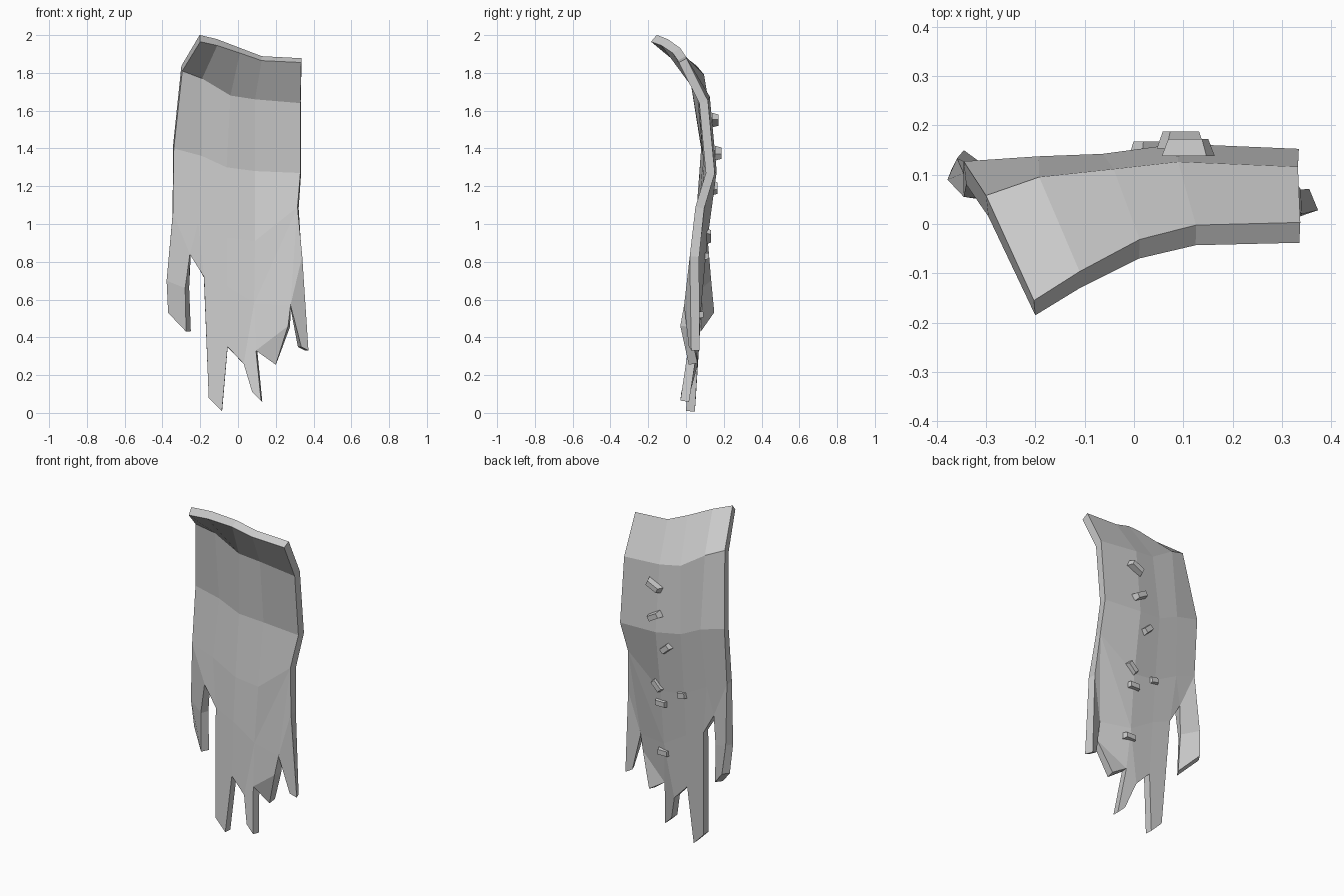
import bpy
import bmesh
import math
from mathutils import Matrix

default_cube = bpy.data.objects.get("Cube")
if default_cube:
    bpy.data.objects.remove(default_cube, do_unlink=True)

cloth_grey = bpy.data.materials.new("cloth_grey")
cloth_grey.use_nodes = True
cloth_grey.diffuse_color = (0.6, 0.6, 0.6, 1)
shader = next(n for n in cloth_grey.node_tree.nodes if n.type == "BSDF_PRINCIPLED")
shader.inputs["Base Color"].default_value = (0.6, 0.6, 0.6, 1)


def finish(bm, name):
    """Turn a bmesh into a flat shaded object."""
    mesh = bpy.data.meshes.new(name)
    bm.to_mesh(mesh)
    bm.free()
    mesh.materials.append(cloth_grey)
    obj = bpy.data.objects.new(name, mesh)
    bpy.context.scene.collection.objects.link(obj)
    return obj


# Folded upper cloth: rows run from the collar down to the waist
collar = [(-.20, -.185, 1.965), (-.11, -.13, 1.945), (.01, -.07, 1.905),
          (.125, -.043, 1.865), (.335, -.038, 1.855)]
shoulder = [(-.295, .015, 1.81), (-.19, .05, 1.77), (-.04, .065, 1.68),
            (.09, .08, 1.66), (.33, .07, 1.64)]
chest = [(-.34, .08, 1.4), (-.19, .09, 1.36), (-.06, .095, 1.3),
         (.09, .115, 1.28), (.33, .105, 1.27)]
waist = [(-.345, .055, 1.06), (-.21, .06, 1.01), (-.06, .06, .93),
         (.09, .065, .91), (.315, .05, 1.09)]
rows = [collar, shoulder, chest, waist]

# Corners shared between the torn strips of the hem
notch_r = (-.255, .045, .84)
knee_outer, knee_inner = (-.378, .09, .7), (-.28, .045, .66)
hip_r, hip_mid, hip_l = (-.18, .045, .72), (-.06, .04, .67), (.085, .035, .58)
notch_l, outer_l = (.278, -.01, .57), (.34, .02, .83)
slit_a, slit_b, slit_c = (-.055, .02, .35), (.03, .015, .26), (.095, .01, .33)
flap_corner = (.265, -.03, .46)

panels = []
for upper, lower in zip(rows, rows[1:]):
    for i in range(len(upper) - 1):
        panels.append([upper[i], lower[i], lower[i + 1], upper[i + 1]])

panels += [
    # right strip
    [waist[0], knee_outer, knee_inner, notch_r],
    [knee_outer, (-.37, .11, .53), (-.275, .04, .43), knee_inner],
    [waist[0], notch_r, waist[1]],
    [waist[1], notch_r, hip_r],
    # skirt
    [waist[1], hip_r, hip_mid, waist[2]],
    [waist[2], hip_mid, hip_l, waist[3]],
    [waist[3], hip_l, waist[4]],
    [waist[4], hip_l, notch_l],
    # torn middle strips
    [hip_r, (-.155, .005, .08), (-.085, .0, .01), slit_a, hip_mid],
    [hip_mid, slit_a, slit_b, hip_l],
    [hip_l, slit_b, (.075, -.025, .11), (.122, -.03, .065), slit_c],
    [hip_l, slit_c, flap_corner, notch_l],
    [slit_c, (.2, .015, .255), flap_corner],
    # left strip
    [waist[4], notch_l, outer_l],
    [outer_l, notch_l, (.335, .015, .35), (.373, .028, .33)],
]

bm = bmesh.new()
corners = {}
for panel in panels:
    for point in panel:
        if point not in corners:
            corners[point] = bm.verts.new(point)
    bm.faces.new([corners[point] for point in panel])
cloak = finish(bm, "tattered_cloak")

# Cloth thickness grows towards the back
thick = cloak.modifiers.new("thickness", "SOLIDIFY")
thick.thickness = 0.047
thick.offset = -1
thick.use_even_offset = True


def stitch(index, x, y, z, length, tilt):
    """A small bar with a narrower outer face on the back of the cloth."""
    bm = bmesh.new()
    bmesh.ops.create_cube(bm, size=1)
    for v in bm.verts:
        taper = 0.75 if v.co.y > 0 else 1
        v.co.x *= length * taper
        v.co.z *= 0.04 * taper
        v.co.y *= 0.035
    turn = Matrix.Rotation(math.radians(-tilt), 4, "Y")
    bm.transform(Matrix.Translation((x, y, z)) @ turn)
    finish(bm, "back_stitch_" + str(index))


# Stitches scattered down the back: x, y, z, length, tilt
stitches = [
    (.11, .155, 1.55, .1, 25),
    (.095, .17, 1.375, .09, -30),
    (.03, .15, 1.19, .075, -42),
    (.11, .115, .935, .085, 45),
    (-.05, .105, .915, .06, -10),
    (.09, .105, .83, .08, 0),
    (.095, .075, .52, .08, 0),
]
for number, values in enumerate(stitches, start=1):
    stitch(number, *values)
